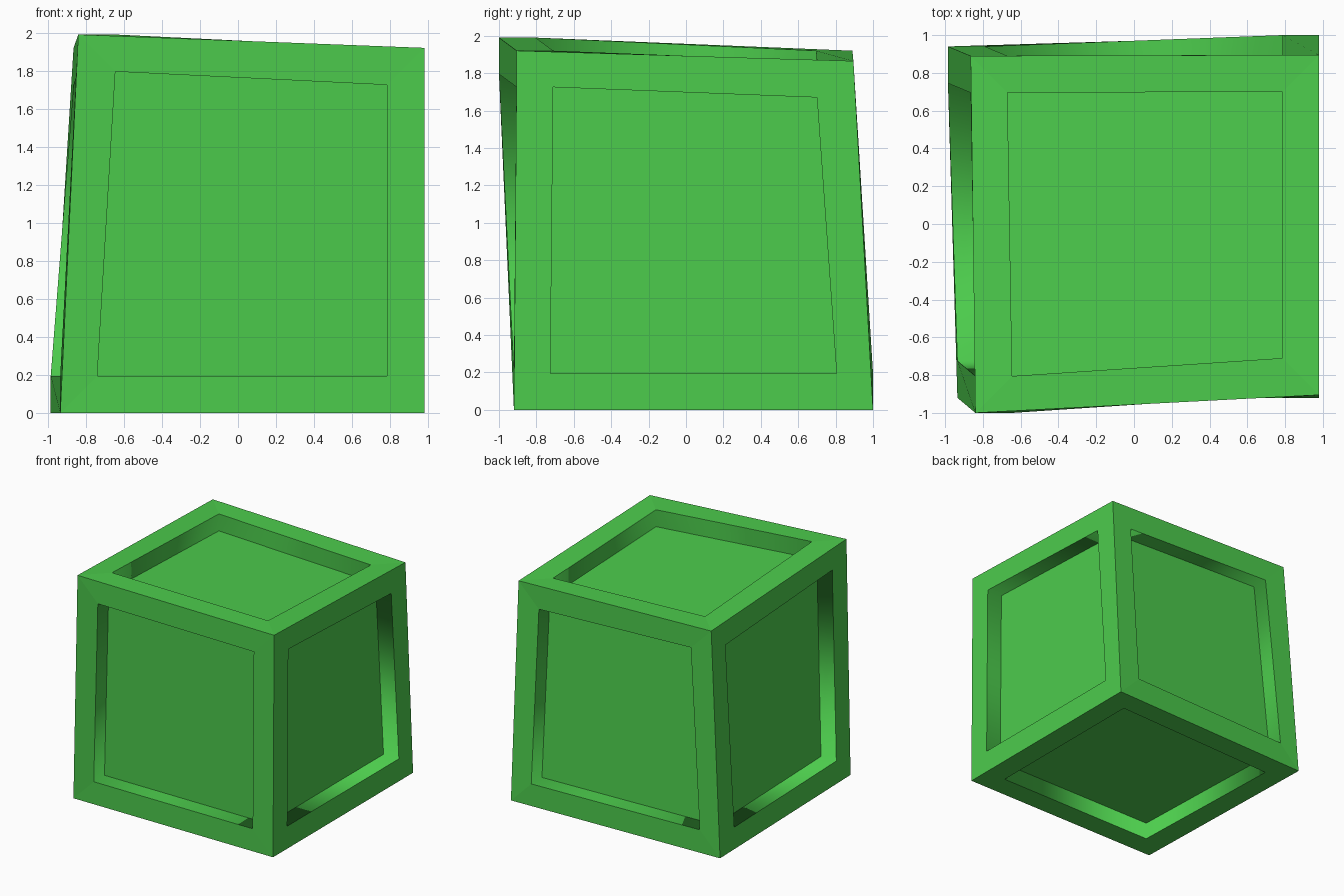
import bpy
import bmesh
from mathutils import Vector

cube = bpy.data.objects.get("Cube")
if cube:
    bpy.data.objects.remove(cube, do_unlink=True)

RIM = 0.195    # width of the frame bars
DEPTH = 0.147  # how far each panel is sunk

# Skewed box corners, keyed by the side of each axis they lie on
CORNERS = {
    (-1, -1, -1): (-0.935, -0.92, 0), (1, -1, -1): (0.98, -0.92, 0),
    (1, 1, -1): (0.98, 1.0, 0), (-1, 1, -1): (-0.985, 0.94, 0),
    (-1, -1, 1): (-0.84, -1.0, 1.99), (1, -1, 1): (0.98, -0.905, 1.92),
    (1, 1, 1): (0.98, 0.895, 1.865), (-1, 1, 1): (-0.865, 0.89, 1.92),
}

green = bpy.data.materials.new("leaf green")
green.use_nodes = True
colour = (0.073, 0.604, 0.073, 1)
green.diffuse_color = colour
green.node_tree.nodes["Principled BSDF"].inputs["Base Color"].default_value = colour

bm = bmesh.new()
corner_verts = {key: bm.verts.new(co) for key, co in CORNERS.items()}
walls = []


def add_side(axis, side):
    """One side of the crate: frame, recess walls and sunken panel."""
    b, c = (axis + 1) % 3, (axis + 2) % 3
    outer, rim, inner = [], [], []
    for sb, sc in ((-1, -1), (1, -1), (1, 1), (-1, 1)):
        key = [0, 0, 0]
        key[axis], key[b], key[c] = side, sb, sc
        corner = corner_verts[tuple(key)]
        point = Vector(corner.co)
        point[b] -= sb * RIM
        point[c] -= sc * RIM
        outer.append(corner)
        rim.append(bm.verts.new(point))
        point[axis] -= side * DEPTH
        inner.append(bm.verts.new(point))
    for i in range(4):
        j = (i + 1) % 4
        bm.faces.new((outer[i], outer[j], rim[j], rim[i]))
        walls.append(bm.faces.new((rim[i], rim[j], inner[j], inner[i])))
    bm.faces.new(inner)


for axis in range(3):
    for side in (-1, 1):
        add_side(axis, side)

bmesh.ops.recalc_face_normals(bm, faces=bm.faces)

# Recess walls blend round their corners; every other edge stays crisp
wall_set = set(walls)
for face in bm.faces:
    face.smooth = face in wall_set
for edge in bm.edges:
    edge.smooth = all(f in wall_set for f in edge.link_faces)

mesh = bpy.data.meshes.new("crate")
bm.to_mesh(mesh)
bm.free()
mesh.materials.append(green)
crate = bpy.data.objects.new("crate", mesh)
bpy.context.collection.objects.link(crate)
